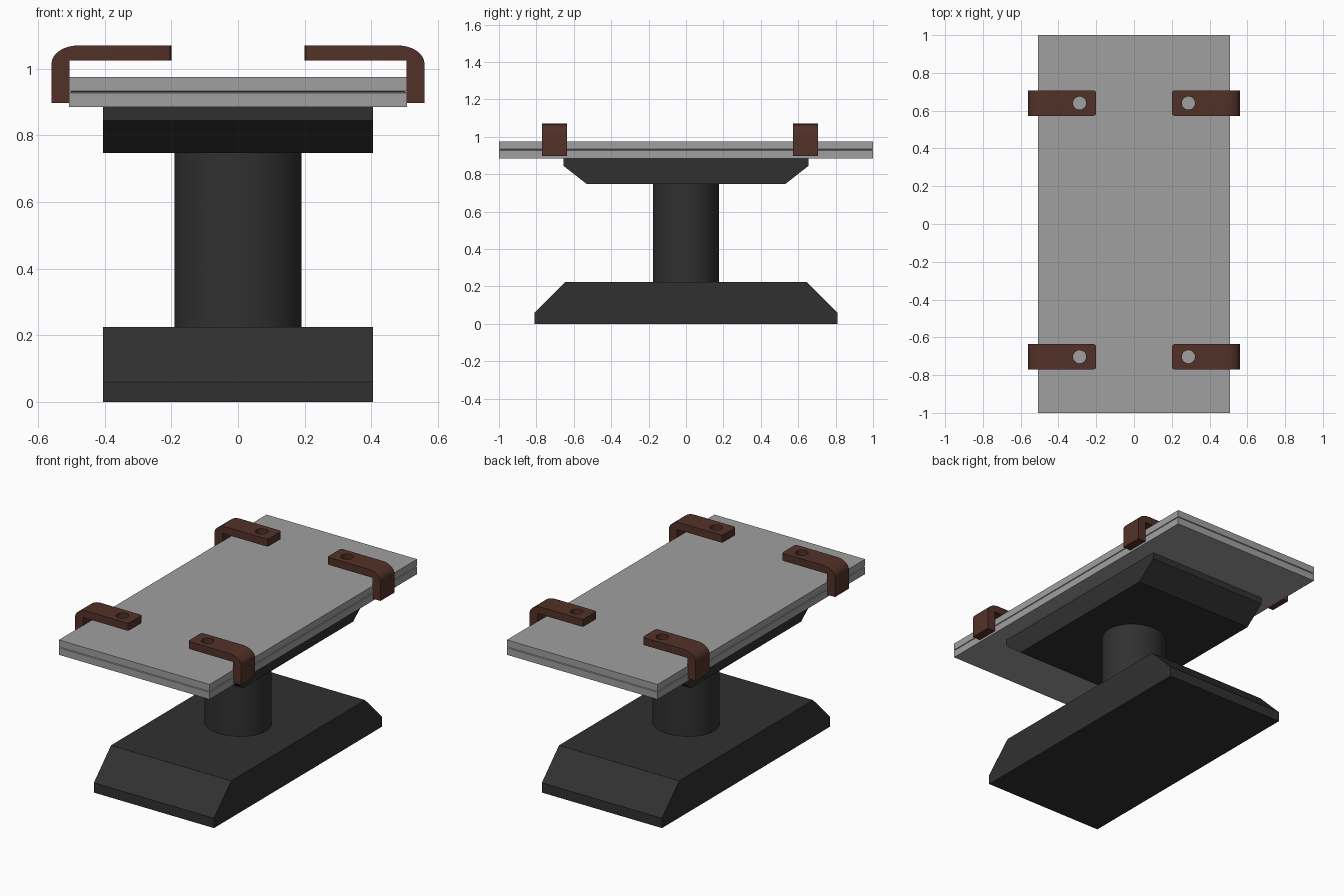
import bpy, bmesh, math
from mathutils import Matrix

if "Cube" in bpy.data.objects:
    bpy.data.objects.remove(bpy.data.objects["Cube"])


def material(name, rgb):
    m = bpy.data.materials.new(name)
    m.diffuse_color = (*rgb, 1)
    m.use_nodes = True
    m.node_tree.nodes["Principled BSDF"].inputs["Base Color"].default_value = m.diffuse_color
    return m


DARK = material("charcoal", (0.030, 0.030, 0.030))
GREY = material("grey_metal", (0.35, 0.35, 0.35))
BROWN = material("dark_brown", (0.085, 0.031, 0.021))


def finish(bm, name, mat):
    bmesh.ops.recalc_face_normals(bm, faces=bm.faces)
    mesh = bpy.data.meshes.new(name)
    bm.to_mesh(mesh)
    bm.free()
    mesh.materials.append(mat)
    ob = bpy.data.objects.new(name, mesh)
    bpy.context.collection.objects.link(ob)
    return ob


def activate(ob):
    bpy.ops.object.select_all(action='DESELECT')
    ob.select_set(True)
    bpy.context.view_layer.objects.active = ob


def smooth(ob):
    activate(ob)
    bpy.ops.object.shade_smooth_by_angle(angle=math.radians(30))


def extruded(points, offset):
    """Closed profile swept along an offset vector."""
    bm = bmesh.new()
    face = bm.faces.new([bm.verts.new(p) for p in points])
    res = bmesh.ops.extrude_face_region(bm, geom=[face])
    verts = [g for g in res["geom"] if isinstance(g, bmesh.types.BMVert)]
    bmesh.ops.translate(bm, verts=verts, vec=offset)
    return bm


def cylinder(name, mat, rx, ry, z0, z1, x=0, y=0, segments=48):
    bm = bmesh.new()
    bmesh.ops.create_cone(bm, cap_ends=True, segments=segments,
                          radius1=1, radius2=1, depth=z1 - z0)
    bm.transform(Matrix.Translation((x, y, (z0 + z1) / 2)) @ Matrix.Diagonal((rx, ry, 1, 1)))
    return finish(bm, name, mat)


def block(name, half_yz, half_x):
    """Block with a symmetric y-z profile, given as its +y half."""
    pts = half_yz + [(-y, z) for y, z in reversed(half_yz)]
    bm = extruded([(-half_x, y, z) for y, z in pts], (2 * half_x, 0, 0))
    return finish(bm, name, DARK)


# Chamfered foot, round column and chamfered head
block("base", [(0.81, 0), (0.81, 0.06), (0.645, 0.225)], 0.405)
smooth(cylinder("column", DARK, 0.19, 0.176, 0.22, 0.75))
block("head", [(0.53, 0.747), (0.655, 0.845), (0.655, 0.887)], 0.405)

# Table top with a fine groove around its edge
bm = bmesh.new()
rings = []
for z, inset in ((0.885, 0), (0.928, 0), (0.931, 0.006), (0.934, 0), (0.976, 0)):
    x, y = 0.508 - inset, 1 - inset
    rings.append([bm.verts.new((sx * x, sy * y, z))
                  for sx, sy in ((-1, -1), (1, -1), (1, 1), (-1, 1))])
for a, b in zip(rings, rings[1:]):
    for i in range(4):
        j = (i + 1) % 4
        bm.faces.new((a[i], a[j], b[j], b[i]))
bm.faces.new(rings[0])
bm.faces.new(rings[-1])
finish(bm, "table_top", GREY)

# Bent clamps with a bolt hole, two on each side
arc = [(0.48 + 0.08 * math.cos(t), 1.015 + 0.055 * math.sin(t))
       for t in (math.pi / 2 * i / 8 for i in range(9))]
profile = [(0.20, 1.025), (0.506, 1.025), (0.506, 0.898), (0.56, 0.898)] + arc + [(0.20, 1.07)]
for side, sx in (("left", -1), ("right", 1)):
    for end, cy in (("front", -0.703), ("back", 0.64)):
        bm = extruded([(sx * x, cy - 0.067, z) for x, z in profile], (0, 0.134, 0))
        # Clip the tip corners
        tip = [e for e in bm.edges
               if all(abs(abs(v.co.x) - 0.20) < 1e-4 for v in e.verts)
               and abs(e.verts[0].co.z - e.verts[1].co.z) > 0.01]
        bmesh.ops.bevel(bm, geom=tip, offset=0.014, segments=2, profile=0.5, affect='EDGES')
        clamp = finish(bm, f"clamp_{end}_{side}", BROWN)
        cutter = cylinder("hole_cutter", BROWN, 0.035, 0.035, 1.0, 1.1, sx * 0.288, cy, 24)
        cutter.hide_render = True
        mod = clamp.modifiers.new("bolt_hole", 'BOOLEAN')
        mod.operation, mod.solver, mod.object = 'DIFFERENCE', 'EXACT', cutter
        activate(clamp)
        bpy.ops.object.modifier_apply(modifier=mod.name)
        bpy.data.objects.remove(cutter)
        smooth(clamp)
